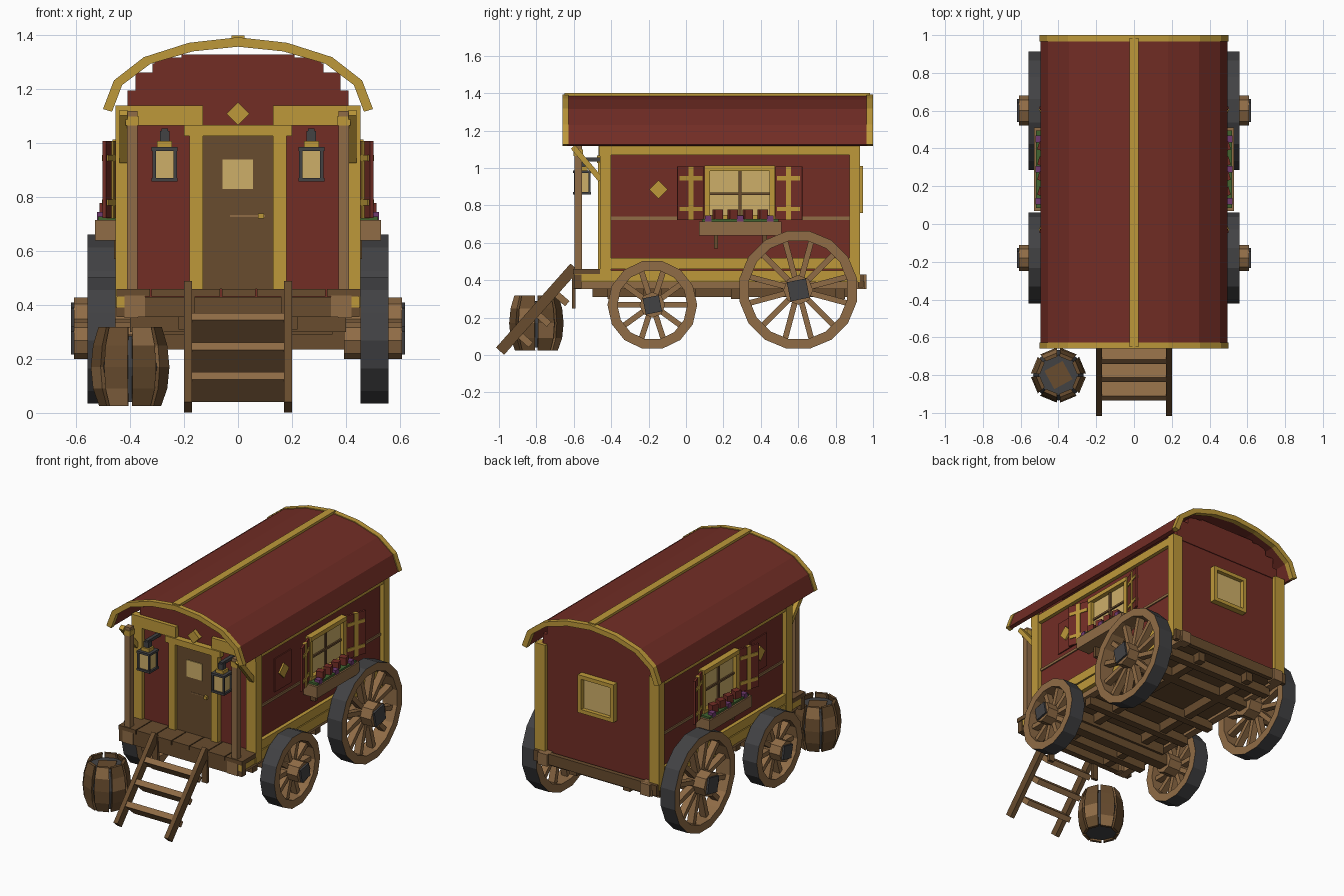
import bpy, bmesh, math
from mathutils import Vector, Matrix, Euler

cube = bpy.data.objects.get("Cube")
if cube:
    bpy.data.objects.remove(cube, do_unlink=True)


def material(name, r, g, b):
    lin = [((c / 255 + 0.055) / 1.055) ** 2.4 for c in (r, g, b)] + [1]
    m = bpy.data.materials.new(name)
    m.use_nodes = True
    m.diffuse_color = lin
    m.node_tree.nodes["Principled BSDF"].inputs["Base Color"].default_value = lin
    return m


RED = material("dark red paint", 114, 45, 37)
GOLD = material("gold paint", 190, 153, 58)
WOOD = material("light wood", 144, 108, 70)
DARK = material("dark wood", 104, 76, 46)
METAL = material("dark metal", 66, 66, 68)
GLASS = material("warm glass", 206, 175, 105)
GREEN = material("leaf green", 66, 100, 48)
PURPLE = material("purple petals", 112, 58, 112)


def finish(name, bm, *mats):
    bmesh.ops.recalc_face_normals(bm, faces=bm.faces)
    me = bpy.data.meshes.new(name)
    bm.to_mesh(me)
    bm.free()
    for m in mats:
        me.materials.append(m)
    ob = bpy.data.objects.new(name, me)
    bpy.context.collection.objects.link(ob)
    return ob


def add_box(bm, c, s, rot=(0, 0, 0)):
    mat = Matrix.Translation(c) @ Euler(rot).to_matrix().to_4x4() @ Matrix.Diagonal((*s, 1))
    bmesh.ops.create_cube(bm, size=1, matrix=mat)


def boxes(name, mat, items, mirror=False):
    """items: (centre, size[, rotation]); mirror repeats them on -x"""
    bm = bmesh.new()
    for c, s, *r in items:
        r = r[0] if r else (0, 0, 0)
        add_box(bm, c, s, r)
        if mirror:
            add_box(bm, (-c[0], c[1], c[2]), s, (r[0], -r[1], -r[2]))
    return finish(name, bm, mat)


def span(x0, x1, y0, y1, z0, z1):
    return (((x0 + x1) / 2, (y0 + y1) / 2, (z0 + z1) / 2), (x1 - x0, y1 - y0, z1 - z0))


# Body walls, corner posts and rails
boxes("body_walls", RED, [span(-.425, .425, -.435, .905, .40, 1.13)])
boxes("corner_posts", GOLD, [span(.38, .455, -.46, -.40, .39, 1.13),
                             span(.38, .455, .875, .93, .39, 1.13)], True)
boxes("side_rails", GOLD, [span(.41, .45, -.45, .92, 1.07, 1.125),
                           span(.41, .45, -.42, .90, .46, .52),
                           span(.40, .448, -.60, .93, .39, .452)], True)
boxes("waist_rails", WOOD, [span(.42, .433, -.40, .88, .723, .74)], True)
boxes("front_headers", GOLD, [span(.13, .455, -.465, -.42, 1.065, 1.14)], True)

# Stepped gables under the roof
steps = ((.41, 1.12, 1.195), (.38, 1.195, 1.262), (.318, 1.262, 1.295), (.21, 1.295, 1.33))
boxes("gables", RED, [span(-w, w, y, y + .03, a, b) for w, a, b in steps for y in (-.44, .88)])
boxes("gable_shoulders", RED, [span(.2, .31, y, y + .03, 1.29, 1.318) for y in (-.44, .88)], True)

# Arched roof
ARC = [(-.495, 1.125), (-.455, 1.23), (-.345, 1.315), (-.18, 1.367), (0, 1.387)]
ARC += [(-x, z) for x, z in ARC[-2::-1]]


def arch(name, mat, y0, y1, out, thick):
    bm = bmesh.new()
    rings = []
    for x, z in ARC:
        p = Vector((x, 0, z))
        n = (p - Vector((0, 0, .98))).normalized()
        a, b = p + n * out, p + n * (out - thick)
        rings.append([bm.verts.new((q.x, y, q.z)) for q, y in ((a, y0), (a, y1), (b, y1), (b, y0))])
    for r, s in zip(rings, rings[1:]):
        for i in range(4):
            j = (i + 1) % 4
            bm.faces.new((r[i], r[j], s[j], s[i]))
    bm.faces.new(rings[0])
    bm.faces.new(rings[-1])
    return finish(name, bm, mat)


arch("roof", RED, -.635, .97, 0, .025)
arch("front_roof_trim", GOLD, -.66, -.628, .006, .035)
arch("back_roof_trim", GOLD, .965, 1.0, .006, .035)
boxes("roof_ridge", GOLD, [span(-.025, .025, -.65, .985, 1.375, 1.40)])

# Front door
boxes("door", DARK, [span(-.135, .135, -.45, -.43, .46, 1.03)])
boxes("door_frame", GOLD, [span(.13, .18, -.47, -.43, .46, 1.04), ], True)
boxes("door_lintel", GOLD, [span(-.20, .20, -.475, -.43, 1.027, 1.068)])
boxes("door_window", GLASS, [span(-.058, .056, -.455, -.44, .83, .94)])
boxes("door_handle", GOLD, [span(.075, .097, -.468, -.44, .72, .74)])
boxes("door_latch", WOOD, [span(-.03, .10, -.453, -.44, .727, .733)])
Q = math.pi / 4
boxes("front_diamond", GOLD, [((0, -.452, 1.11), (.06, .03, .06), (0, Q, 0))])

# Back window
boxes("back_window_frame", GOLD,
      [span(-.13, .13, .90, .945, z, z + .025) for z in (.76, .985)]
      + [span(x, x + .025, .90, .945, .76, 1.01) for x in (-.13, .105)])
boxes("back_window_glass", GLASS, [span(-.11, .11, .90, .918, .78, .99)])

# Side windows with shutters
boxes("side_window_glass", GLASS, [span(.42, .435, .12, .46, .73, 1.0)], True)
boxes("side_window_frames", GOLD,
      [span(.42, .465, .10, .475, z, z + .028) for z in (.72, .985)]
      + [span(.42, .46, y, y + .028, .72, 1.01) for y in (.10, .447)], True)
boxes("window_bars", DARK, [span(.42, .445, .28, .296, .74, .99),
                            span(.42, .445, .12, .46, .855, .868)], True)
plates, bars = [], []
for hinge, d in ((.095, -1), (.48, 1)):
    a = -.33 * d
    mid = Vector((.447 + .075 * math.sin(.33), hinge + d * .075 * math.cos(.33), .865))
    rot = (0, 0, a)
    plates.append((mid, (.014, .15, .285), rot))
    bars.append((mid, (.024, .028, .288), rot))
    bars += [(mid + Vector((0, 0, z)), (.024, .13, .022), rot) for z in (.08, -.085)]
boxes("shutters", RED, plates, True)
boxes("shutter_bars", GOLD, bars, True)

# Diamond side panels
boxes("side_panels", RED, [span(.42, .432, -.23, -.06, .77, .99)], True)
boxes("side_diamonds", GOLD, [((.432, -.147, .885), (.022, .07, .07), (Q, 0, 0))], True)

# Flower boxes
boxes("flower_boxes", WOOD, [span(.43, .53, .07, .51, .64, .715)], True)
boxes("flower_box_brackets", DARK, [span(.425, .46, y, y + .022, .57, .645) for y in (.15, .41)], True)
boxes("leaves", GREEN, [span(.445, .52, .085, .495, .70, .728)], True)
boxes("red_flowers", RED, [((.485, y, .753), (.045, .045, .05), (0, 0, .3)) for y in (.17, .25, .33, .41)], True)
boxes("purple_flowers", PURPLE, [((.505, y, .73), (.035, .035, .03)) for y in (.12, .29, .45)], True)

# Porch, posts and braces
boxes("porch_planks", DARK, [span(-.45 + i * .13, -.326 + i * .13, -.605, -.44, .432, .46) for i in range(7)])
boxes("porch_beams", DARK, [span(-.45, .45, -.60, -.56, .355, .43)])
boxes("porch_feet", WOOD, [span(.345, .42, -.605, -.54, .355, .435)], True)
boxes("step_hangers", DARK, [span(.16, .2, -.61, -.59, .25, .46)], True)
boxes("porch_posts", WOOD, [span(.372, .412, -.597, -.557, .44, 1.12)], True)
boxes("post_caps", GOLD, [span(.367, .417, -.602, -.552, 1.065, 1.10)], True)
boxes("porch_braces", GOLD, [((.425, -.53, 1.025), (.03, .03, .23), (.70, 0, 0))], True)

# Hanging lanterns
LX, LY = .272, -.555
boxes("lantern_arms", METAL, [span(LX - .012, LX + .012, -.57, -.435, 1.035, 1.055),
                              span(LX - .018, LX + .018, LY - .018, LY + .018, 1.005, 1.045)], True)
boxes("lantern_glass", GLASS, [span(LX - .036, LX + .036, LY - .036, LY + .036, .87, .975)], True)
boxes("lantern_frames", METAL,
      [span(LX - .048, LX + .048, LY - .048, LY + .048, z, z + .014) for z in (.858, .972)]
      + [((LX + a * .039, LY + b * .039, .92), (.012, .012, .115)) for a in (-1, 1) for b in (-1, 1)], True)
boxes("lantern_tops", GOLD, [span(LX - .028, LX + .028, LY - .028, LY + .028, .985, 1.008)], True)

# Undercarriage
boxes("floor", DARK, [span(-.41, .41, -.46, .92, .37, .405)])
boxes("chassis_sills", WOOD, [span(.37, .42, -.60, .955, .352, .392)], True)
boxes("chassis_beams", DARK, [span(.17, .22, -.50, .90, .31, .37)], True)
boxes("cross_beams", DARK, [span(-.40, .40, y, y + .05, .30, .36) for y in (-.42, .0, .24, .8)])
boxes("back_beam", DARK, [span(-.45, .45, .92, .95, .36, .43)])
boxes("back_feet", WOOD, [span(.34, .41, .90, .965, .352, .43)], True)
boxes("axles", DARK, [span(-.42, .42, -.215, -.145, .235, .31), span(-.42, .42, .565, .635, .31, .385)])
boxes("axle_blocks", DARK, [span(-.35, .35, -.23, -.13, .29, .36)])


# Wheels: felloe ring with a metal tread, spokes, hub and cap
def wheel(name, side, y, z, r, n, spokes):
    bm = bmesh.new()
    hw, x = .052, side * .507
    rings = []
    for i in range(n):
        a = 2 * math.pi * (i + .5) / n
        rings.append([bm.verts.new((x + dx, y + q * math.sin(a), z + q * math.cos(a)))
                      for dx, q in ((-hw, r), (hw, r), (hw, r - .053), (-hw, r - .053))])
    for k in range(n):
        a, b = rings[k], rings[(k + 1) % n]
        for i in range(4):
            f = bm.faces.new((a[i], a[(i + 1) % 4], b[(i + 1) % 4], b[i]))
            f.material_index = 1 if i == 0 else 0
    for i in range(spokes):
        a = 2 * math.pi * (i + .5) / spokes
        m = (r - .01) / 2
        add_box(bm, (x, y - m * math.sin(a), z + m * math.cos(a)), (.045, .03, r - .06), (a, 0, 0))
    turn = Matrix.Rotation(math.pi / 2, 4, 'Y')
    bmesh.ops.create_cone(bm, cap_ends=True, segments=8, radius1=r * .14 + .035, radius2=r * .14 + .035,
                          depth=.215, matrix=Matrix.Translation((side * .5, y, z)) @ turn)
    old = set(bm.faces)
    s = r * .2 + .04
    add_box(bm, (side * .605, y, z), (.03, s, s), (.2, 0, 0))
    for f in set(bm.faces) - old:
        f.material_index = 1
    finish(name, bm, WOOD, METAL)


for side, label in ((1, "left"), (-1, "right")):
    wheel("front_wheel_" + label, side, -.18, .268, .24, 14, 10)
    wheel("back_wheel_" + label, side, .60, .348, .32, 16, 12)

# Steps: sloping stringers with rungs set square to them
slope = math.atan2(.44, .39)
boxes("step_stringers", DARK, [((.185, -.795, .245), (.03, .60, .058), (slope, 0, 0))], True)
back = Vector((0, math.sin(slope), -math.cos(slope)))
boxes("step_rungs", WOOD, [(Vector((0, -.905 + .0975 * i, .121 + .11 * i)) + back * .038,
                            (.345, .036, .125), (slope, 0, 0)) for i in range(3)])

# Barrel: dark core with eight bulging staves
BX, BY = -.40, -.80
PROFILE = ((.115, .025), (.138, .09), (.146, .17), (.138, .25), (.118, .318))
bm = bmesh.new()
for i in range(8):
    rows = []
    for r, z in PROFILE:
        row = []
        for da, q in ((-.33, r), (.33, r), (.33, r - .02), (-.33, r - .02)):
            a = (i + .5) * math.pi / 4 + da
            row.append(bm.verts.new((BX + q * math.cos(a), BY + q * math.sin(a), z)))
        rows.append(row)
    for k, (a, b) in enumerate(zip(rows, rows[1:])):
        for j in range(4):
            f = bm.faces.new((a[j], a[(j + 1) % 4], b[(j + 1) % 4], b[j]))
            f.material_index = int((i + k) % 4 == 1)
    for row in (rows[0], rows[-1]):
        bm.faces.new(row)
finish("barrel_staves", bm, DARK, WOOD)
bm = bmesh.new()
for lo, hi in ((0, 2), (2, 4)):
    (r1, z1), (r2, z2) = PROFILE[lo], PROFILE[hi]
    z1, z2 = max(z1, .04), min(z2, .285)
    bmesh.ops.create_cone(bm, cap_ends=True, segments=16, radius1=r1 - .012, radius2=r2 - .012,
                          depth=z2 - z1, matrix=Matrix.Translation((BX, BY, (z1 + z2) / 2)))
finish("barrel_core", bm, METAL)
boxes("barrel_lid", DARK, [((BX, BY, .286), (.11, .11, .008), (0, 0, .5))])
